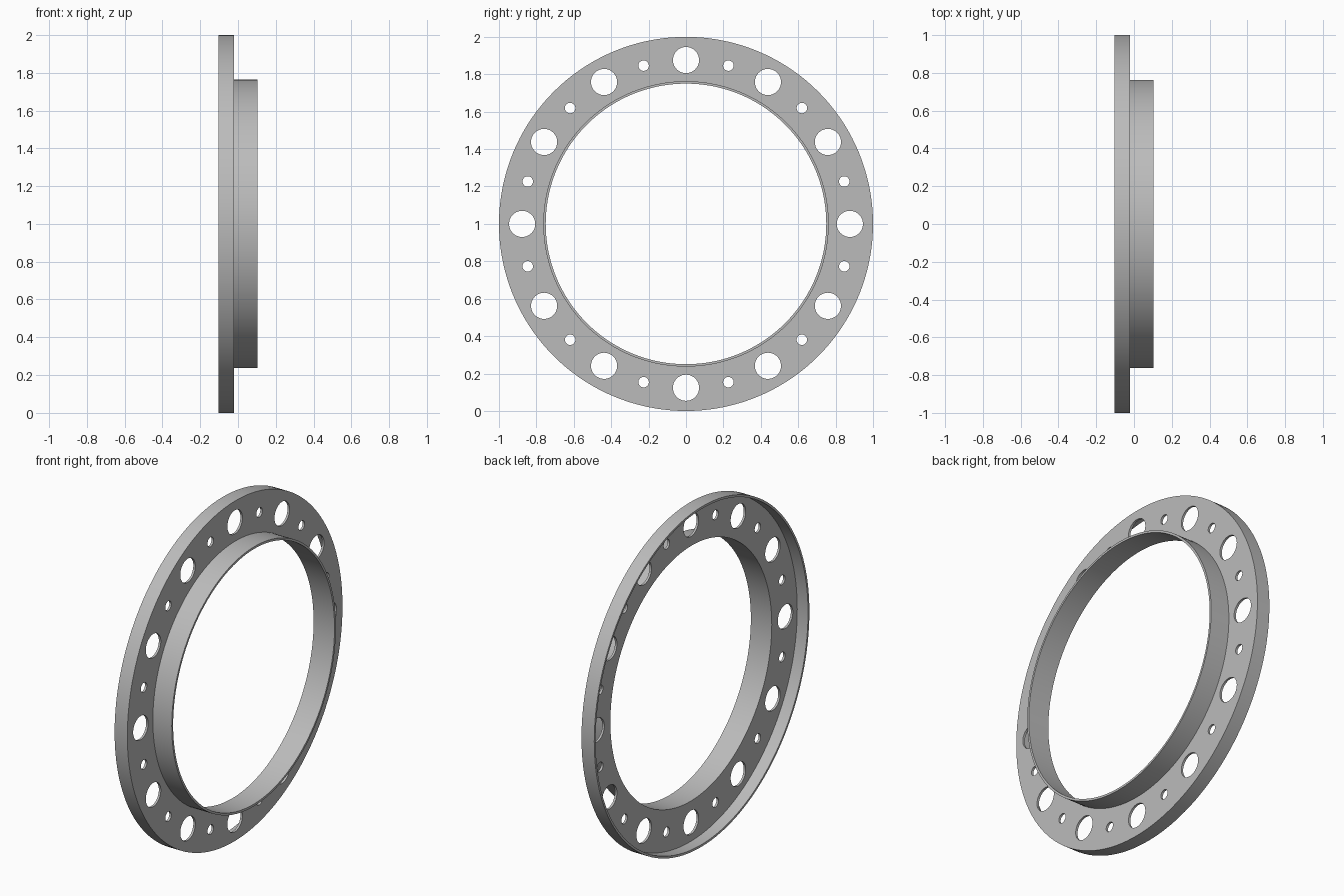
import bpy, bmesh, math

if "Cube" in bpy.data.objects:
    bpy.data.objects.remove(bpy.data.objects["Cube"])

SEG = 144
T = 0.013                      # sheet thickness
X0, XD, X1 = -0.103, -0.02, 0.103   # lip edge, disc face, collar edge
R_OUT, R_COLLAR = 1.0, 0.763

grey = bpy.data.materials.new("grey metal")
grey.diffuse_color = (0.5, 0.5, 0.5, 1)
grey.use_nodes = True
grey.node_tree.nodes["Principled BSDF"].inputs["Base Color"].default_value = grey.diffuse_color


def new_object(name, bm):
    bmesh.ops.recalc_face_normals(bm, faces=bm.faces)
    mesh = bpy.data.meshes.new(name)
    bm.to_mesh(mesh)
    bm.free()
    mesh.materials.append(grey)
    ob = bpy.data.objects.new(name, mesh)
    bpy.context.collection.objects.link(ob)
    return ob


def add_tube(bm, profile, n, cy=0.0, cz=0.0, capped=False):
    """Sweep (x, radius) points around an x-parallel axis."""
    rings = []
    for x, r in profile:
        rings.append([bm.verts.new((x, cy + r * math.sin(2 * math.pi * i / n),
                                    cz + r * math.cos(2 * math.pi * i / n)))
                      for i in range(n)])
    pairs = list(zip(rings, rings[1:]))
    if capped:
        bm.faces.new(rings[0])
        bm.faces.new(rings[-1])
    else:
        pairs.append((rings[-1], rings[0]))
    for a, b in pairs:
        for i in range(n):
            j = (i + 1) % n
            bm.faces.new((a[i], a[j], b[j], b[i]))


# Flanged ring: outer lip, flat disc and inner collar as one folded section
bm = bmesh.new()
add_tube(bm, [(X0, R_OUT), (XD, R_OUT), (XD, R_COLLAR), (X1, R_COLLAR),
              (X1, R_COLLAR - T), (XD - T, R_COLLAR - T),
              (XD - T, R_OUT - T), (X0, R_OUT - T)], SEG, cz=1.0)
ring = new_object("flanged_ring", bm)

# Alternating large and small bolt holes
bm = bmesh.new()
for k in range(24):
    a = math.radians(15 * k)
    r = 0.028 if k % 2 else 0.07
    add_tube(bm, [(XD - 0.05, r), (XD + 0.03, r)], 40,
             0.876 * math.sin(a), 1 + 0.876 * math.cos(a), capped=True)
cutter = new_object("hole_cutter", bm)
cutter.hide_render = True

cut = ring.modifiers.new("holes", 'BOOLEAN')
cut.operation = 'DIFFERENCE'
cut.solver = 'EXACT'
cut.object = cutter
bpy.context.view_layer.objects.active = ring
ring.select_set(True)
cutter.select_set(False)
bpy.ops.object.modifier_apply(modifier=cut.name)
bpy.data.objects.remove(cutter)
bpy.ops.object.shade_smooth_by_angle(angle=math.radians(30))
